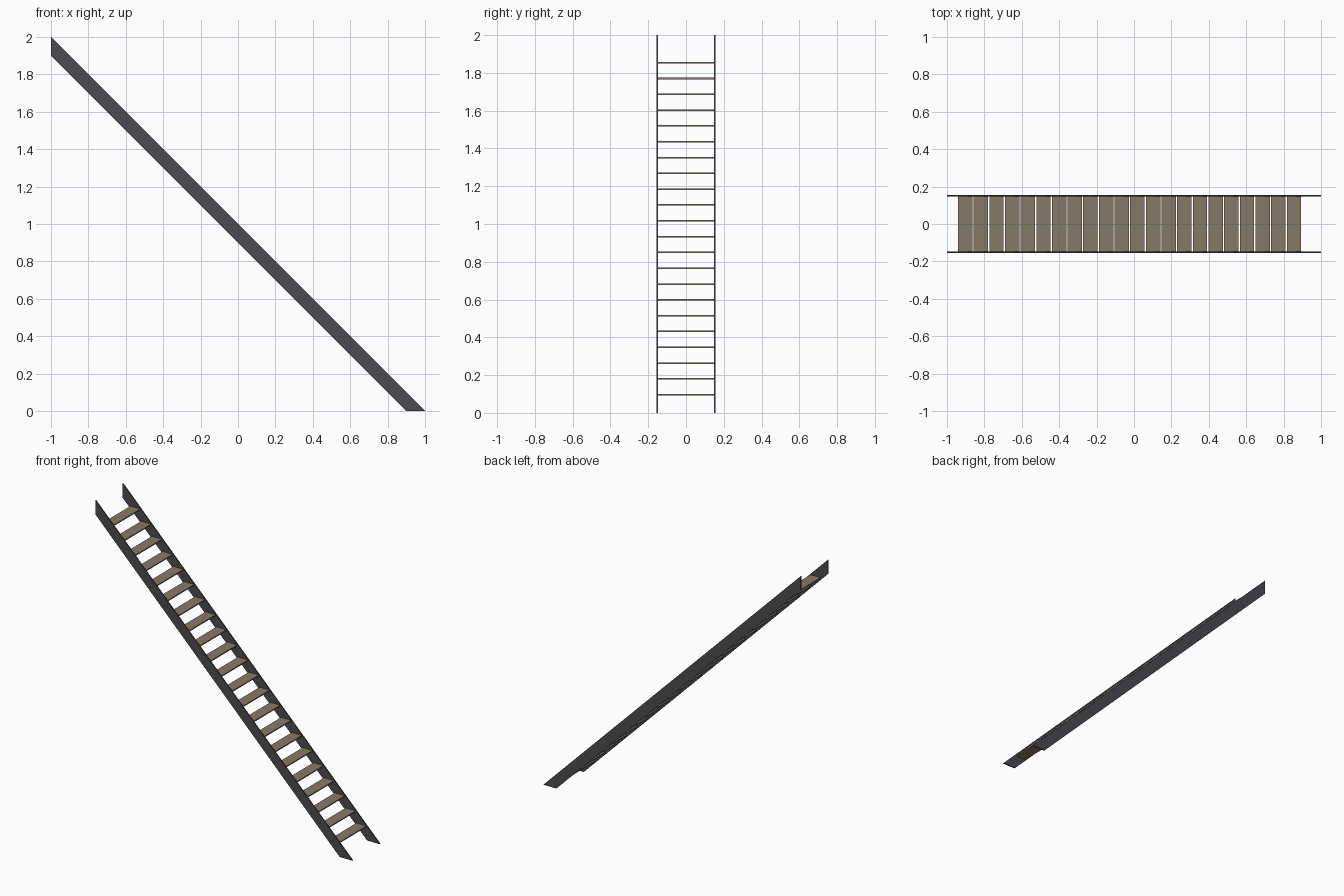
import bpy, bmesh
from mathutils import Vector

if "Cube" in bpy.data.objects:
    bpy.data.objects.remove(bpy.data.objects["Cube"])

def material(name, rgb):
    m = bpy.data.materials.new(name)
    m.diffuse_color = (*rgb, 1)
    m.use_nodes = True
    m.node_tree.nodes["Principled BSDF"].inputs["Base Color"].default_value = m.diffuse_color
    return m

steel = material("dark steel", (0.07, 0.07, 0.082))
wood = material("weathered wood", (0.24, 0.195, 0.14))

def prism(name, profile, y0, y1, mat):
    """Extrude an xz profile from y0 to y1."""
    bm = bmesh.new()
    face = bm.faces.new([bm.verts.new((x, y0, z)) for x, z in profile])
    ext = bmesh.ops.extrude_face_region(bm, geom=[face])
    moved = [v for v in ext["geom"] if isinstance(v, bmesh.types.BMVert)]
    bmesh.ops.translate(bm, verts=moved, vec=Vector((0, y1 - y0, 0)))
    bmesh.ops.recalc_face_normals(bm, faces=bm.faces)
    mesh = bpy.data.meshes.new(name)
    bm.to_mesh(mesh)
    bm.free()
    mesh.materials.append(mat)
    ob = bpy.data.objects.new(name, mesh)
    bpy.context.collection.objects.link(ob)

# Side stringers, cut plumb at the top and level at the floor
STRINGER = [(-1, 2), (-1, 1.9), (0.9, 0), (1, 0)]
prism("front_stringer", STRINGER, -0.156, -0.148, steel)
prism("back_stringer", STRINGER, 0.148, 0.156, steel)

# Open treads running down between the stringers
COUNT, STEP, DEPTH, THICK = 22, 0.0837, 0.077, 0.008
for i in range(COUNT):
    x, z = -0.941 + i * STEP, 1.858 - i * STEP
    prism(f"tread_{i + 1}", [(x, z), (x + DEPTH, z), (x + DEPTH, z - THICK), (x, z - THICK)],
          -0.149, 0.149, wood)
